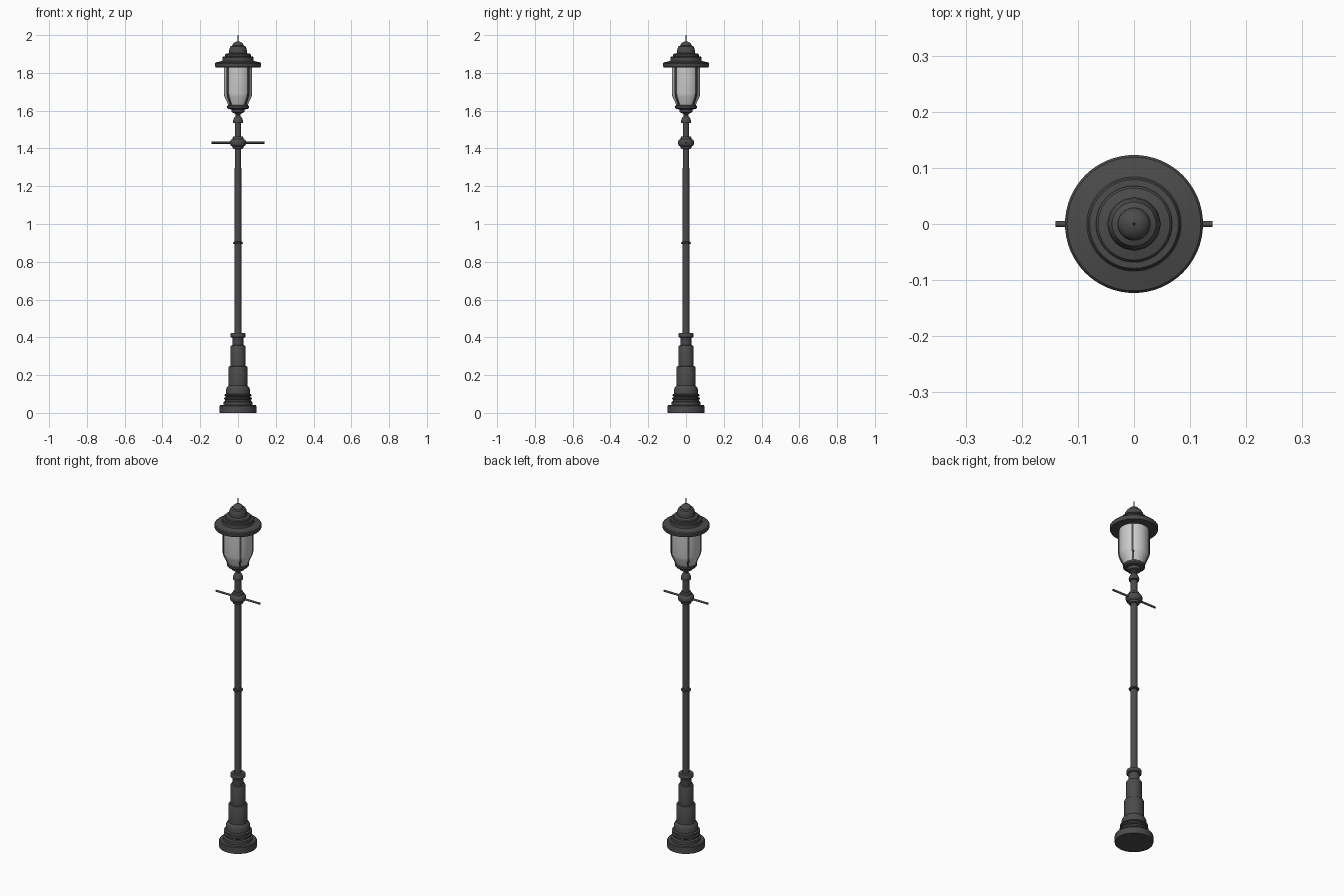
import bpy, bmesh, math
from mathutils import Vector

if "Cube" in bpy.data.objects:
    bpy.data.objects.remove(bpy.data.objects["Cube"])


def material(name, c):
    m = bpy.data.materials.new(name)
    m.diffuse_color = (c, c, c, 1)
    m.use_nodes = True
    m.node_tree.nodes["Principled BSDF"].inputs["Base Color"].default_value = m.diffuse_color
    return m


METAL = material("dark_metal", 0.07)
GLASS = material("frosted_glass", 0.62)


def finish(name, bm, mat, smooth=True):
    bmesh.ops.recalc_face_normals(bm, faces=bm.faces)
    me = bpy.data.meshes.new(name)
    bm.to_mesh(me)
    bm.free()
    me.materials.append(mat)
    ob = bpy.data.objects.new(name, me)
    bpy.context.collection.objects.link(ob)
    if smooth:
        bpy.context.view_layer.objects.active = ob
        ob.select_set(True)
        bpy.ops.object.shade_smooth_by_angle(angle=math.radians(32))
        ob.select_set(False)
    return ob


def lathe(name, profile, mat=METAL, n=48):
    """Capped solid of revolution from (radius, z) pairs."""
    bm = bmesh.new()
    rings = [[bm.verts.new((r * math.cos(math.tau * i / n),
                            r * math.sin(math.tau * i / n), z)) for i in range(n)]
             for r, z in profile]
    for a, b in zip(rings, rings[1:]):
        for i in range(n):
            j = (i + 1) % n
            bm.faces.new((a[i], a[j], b[j], b[i]))
    bm.faces.new(rings[0])
    bm.faces.new(rings[-1])
    return finish(name, bm, mat)


# Stepped pedestal
lathe("base", [(.098, 0), (.098, .036), (.094, .041), (.076, .041), (.076, .058),
               (.068, .063), (.068, .070), (.073, .073), (.073, .079), (.066, .082),
               (.066, .088), (.072, .091), (.072, .097), (.063, .101), (.063, .125),
               (.058, .137), (.05, .144), (.05, .24), (.047, .246), (.04, .248),
               (.04, .35), (.037, .357), (.028, .359), (.028, .392), (.031, .398),
               (.039, .402), (.039, .418), (.036, .423), (.018, .423)])

# Pole and middle ring
lathe("pole", [(.018, .41), (.018, .9), (.017, 1.40), (.017, 1.55)], n=32)
lathe("pole_ring", [(.017, .893), (.024, .895), (.027, .9), (.024, .905), (.017, .907)], n=32)

# Collar holding the ladder bar
lathe("collar", [(.018, 1.397), (.027, 1.399), (.029, 1.41), (.038, 1.415), (.042, 1.422),
                 (.042, 1.438), (.038, 1.445), (.029, 1.451), (.027, 1.462), (.017, 1.464)])
bm = bmesh.new()
bmesh.ops.create_cone(bm, cap_ends=True, segments=16, radius1=.0055, radius2=.0055, depth=.28)
bar = finish("ladder_bar", bm, METAL)
bar.rotation_euler.y = math.pi / 2
bar.location.z = 1.43

# Neck knob and lantern cup
lathe("neck_knob", [(.017, 1.534), (.026, 1.536), (.027, 1.545), (.024, 1.556),
                    (.019, 1.566), (.013, 1.572), (.012, 1.58), (.018, 1.586), (.018, 1.592)])
lathe("lantern_cup", [(.018, 1.585), (.033, 1.592), (.035, 1.606), (.052, 1.609),
                      (.057, 1.615), (.057, 1.625), (.051, 1.63)])

# Glass and its four ribs
shape = [(.051, 1.625), (.056, 1.64), (.072, 1.675), (.075, 1.69), (.075, 1.835)]
lathe("glass", shape, GLASS)
for k in range(4):
    a = math.radians(45 + 90 * k)
    out, side = Vector((math.cos(a), math.sin(a), 0)), Vector((-math.sin(a), math.cos(a), 0))
    bm = bmesh.new()
    rows = [[bm.verts.new(out * (r + d) + side * s + Vector((0, 0, z)))
             for d, s in ((-.004, -.005), (.005, -.005), (.005, .005), (-.004, .005))]
            for r, z in shape]
    for p, q in zip(rows, rows[1:]):
        for i in range(4):
            bm.faces.new((p[i], p[i - 1], q[i - 1], q[i]))
    bm.faces.new(rows[0])
    bm.faces.new(rows[-1])
    finish(f"lantern_rib_{k + 1}", bm, METAL, smooth=False)

# Roof with brim, tiers and dome
lathe("roof", [(.112, 1.829), (.119, 1.83), (.123, 1.837), (.123, 1.85), (.119, 1.855),
               (.084, 1.863), (.082, 1.866), (.082, 1.882), (.079, 1.886), (.068, 1.887),
               (.068, 1.896), (.064, 1.901), (.047, 1.905), (.047, 1.915), (.045, 1.93),
               (.039, 1.941), (.029, 1.945), (.028, 1.951), (.023, 1.958),
               (.014, 1.964), (.003, 1.967)], n=64)
lathe("finial_spike", [(.0025, 1.96), (.002, 2.0)], n=12)
